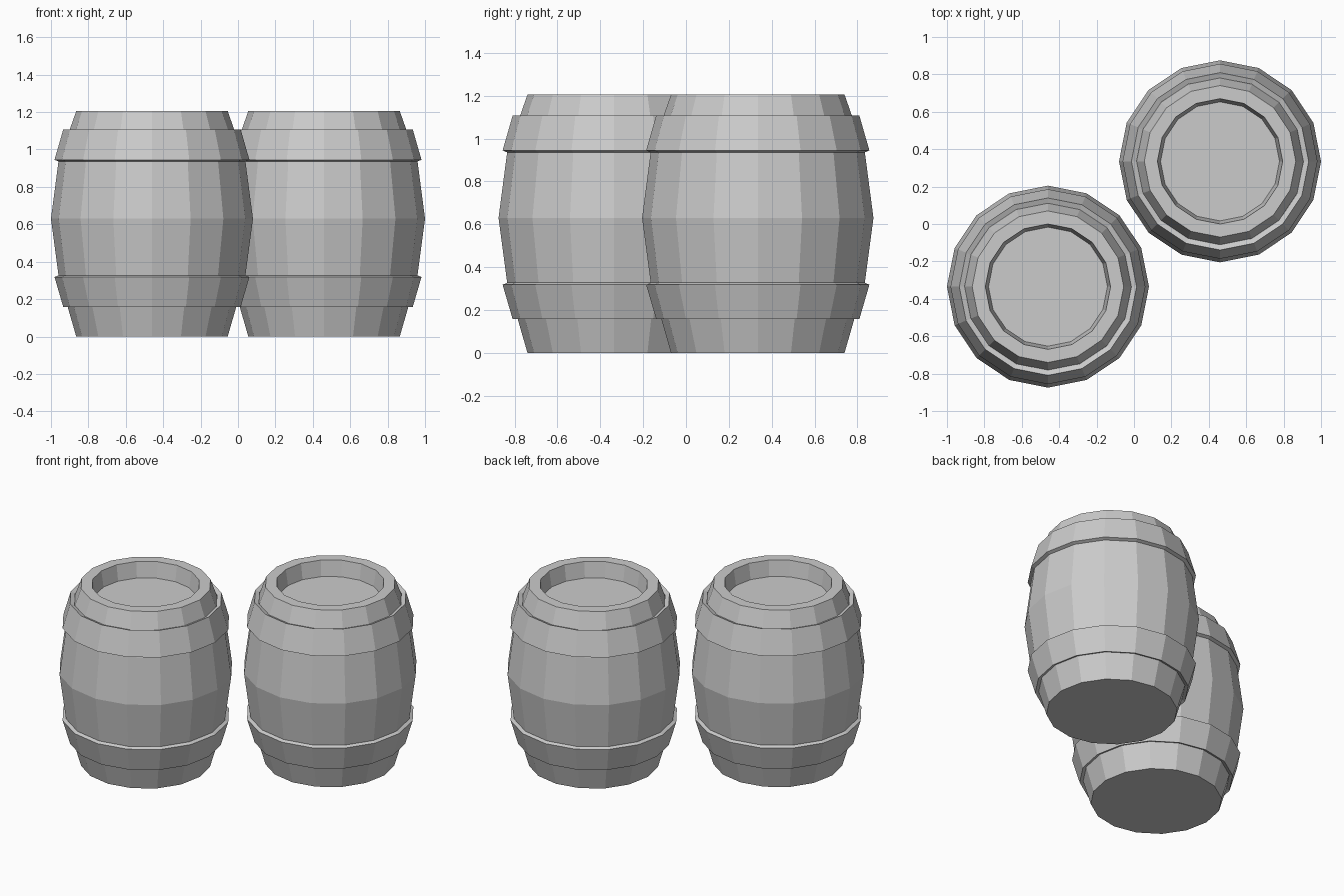
import bpy
import math

SIDES = 16

default_cube = bpy.data.objects.get("Cube")
if default_cube:
    bpy.data.objects.remove(default_cube, do_unlink=True)

grey = bpy.data.materials.new("plain grey")
grey.use_nodes = True
colour = (0.6, 0.6, 0.6, 1)
grey.diffuse_color = colour
grey.node_tree.nodes["Principled BSDF"].inputs["Base Color"].default_value = colour


def lathe(name, profile, centre, closed):
    """Turn a (radius, height) profile about z; open profiles get end caps."""
    verts, faces = [], []
    for r, z in profile:
        for i in range(SIDES):
            a = math.tau * i / SIDES
            verts.append((r * math.cos(a), r * math.sin(a), z))
    n = len(profile)
    for k in range(n if closed else n - 1):
        low, high = k * SIDES, (k + 1) % n * SIDES
        for i in range(SIDES):
            j = (i + 1) % SIDES
            faces.append((low + i, low + j, high + j, high + i))
    if not closed:
        faces.append(tuple(reversed(range(SIDES))))
        faces.append(tuple(range((n - 1) * SIDES, n * SIDES)))
    mesh = bpy.data.meshes.new(name)
    mesh.from_pydata(verts, [], faces)
    mesh.materials.append(grey)
    obj = bpy.data.objects.new(name, mesh)
    obj.location = (centre[0], centre[1], 0)
    bpy.context.scene.collection.objects.link(obj)


# Bulging staves, rim and recessed lid in one profile
body = [(0.405, 0), (0.5, 0.33), (0.54, 0.63), (0.5, 0.935),
        (0.405, 1.205), (0.335, 1.205), (0.318, 1.1)]
# Hoops lean with the staves, so their edges are slanted
lower_hoop = [(0.448, 0.167), (0.474, 0.157), (0.521, 0.318), (0.498, 0.328)]
upper_hoop = [(0.498, 0.935), (0.521, 0.945), (0.474, 1.108), (0.446, 1.097)]

for label, side in (("left", 1), ("right", -1)):
    centre = (0.46 * side, 0.335 * side)
    lathe(label + "_barrel_body", body, centre, False)
    lathe(label + "_lower_hoop", lower_hoop, centre, True)
    lathe(label + "_upper_hoop", upper_hoop, centre, True)
